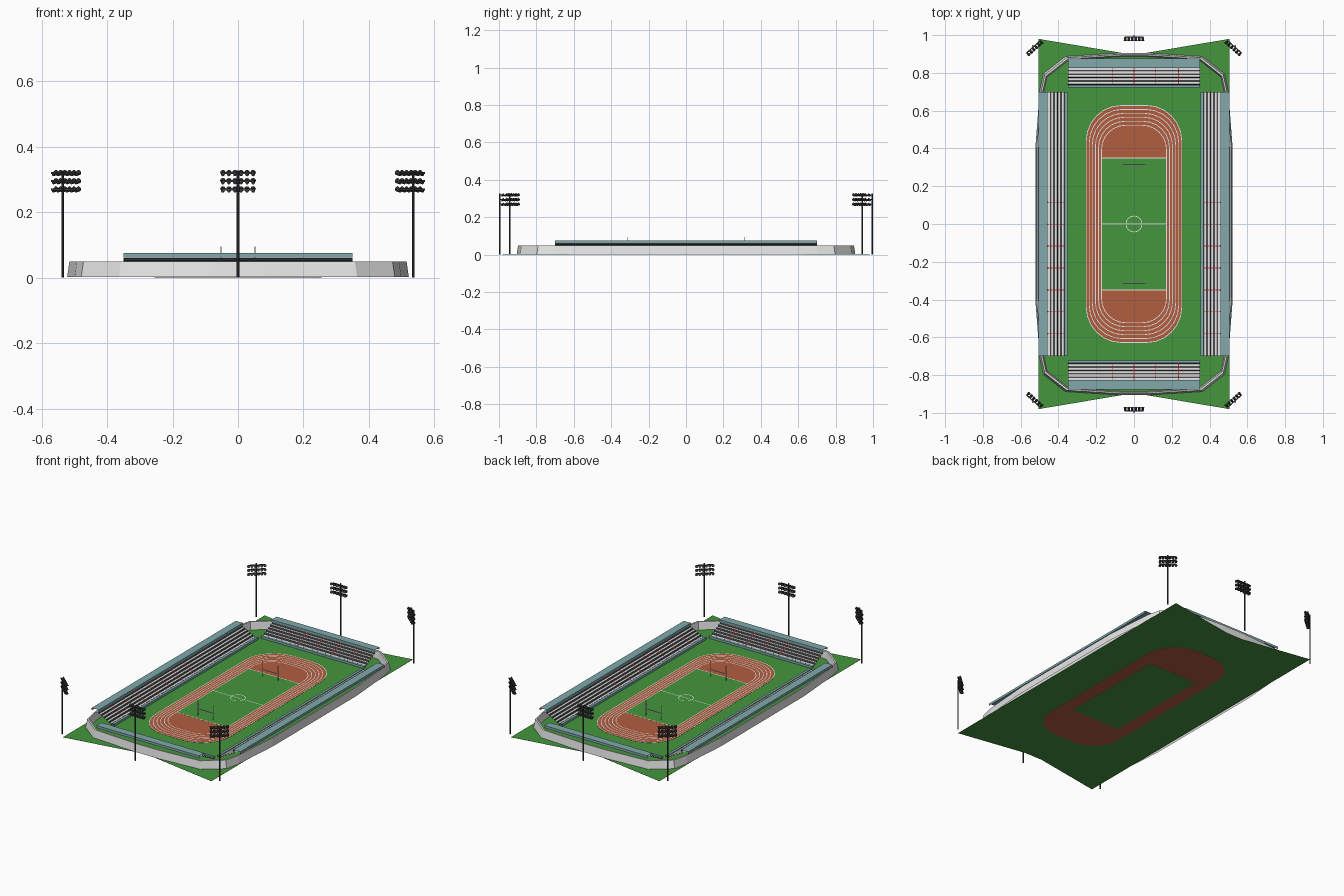
import bpy, bmesh, math
from mathutils import Matrix

if "Cube" in bpy.data.objects:
    bpy.data.objects.remove(bpy.data.objects["Cube"])


def mat(name, r, g, b):
    m = bpy.data.materials.new(name)
    m.diffuse_color = (r, g, b, 1)
    m.use_nodes = True
    m.node_tree.nodes["Principled BSDF"].inputs["Base Color"].default_value = m.diffuse_color
    return m


GREEN = mat("grass green", 0.06, 0.305, 0.048)
BRICK = mat("track red", 0.45, 0.11, 0.05)
TEAL = mat("teal", 0.22, 0.395, 0.41)
GREY = mat("light grey", 0.79, 0.78, 0.78)
DARK = mat("charcoal", 0.045, 0.045, 0.05)
WHITE = mat("line white", 0.95, 0.95, 0.95)
RED = mat("aisle red", 0.75, 0.06, 0.05)


def finish(bm, name, *mats):
    bmesh.ops.recalc_face_normals(bm, faces=bm.faces[:])
    me = bpy.data.meshes.new(name)
    bm.to_mesh(me)
    bm.free()
    for m in mats:
        me.materials.append(m)
    ob = bpy.data.objects.new(name, me)
    bpy.context.collection.objects.link(ob)
    return ob


def add_prism(bm, pts, z0, z1):
    lo = [bm.verts.new((x, y, z0)) for x, y in pts]
    hi = [bm.verts.new((x, y, z1)) for x, y in pts]
    n = len(pts)
    bm.faces.new(lo[::-1])
    bm.faces.new(hi)
    for i in range(n):
        j = (i + 1) % n
        bm.faces.new((lo[i], lo[j], hi[j], hi[i]))


def add_box(bm, x0, x1, y0, y1, z0, z1):
    add_prism(bm, [(x0, y0), (x1, y0), (x1, y1), (x0, y1)], z0, z1)


def add_bands(bm, loops):
    """Skin between successive closed loops, each (points, z)."""
    rings = [[bm.verts.new((x, y, z)) for x, y in pts] for pts, z in loops]
    n = len(rings[0])
    for a, b in zip(rings, rings[1:]):
        for i in range(n):
            j = (i + 1) % n
            bm.faces.new((a[i], a[j], b[j], b[i]))


def add_sheet(bm, prof, y0, y1):
    """Open sheet: an (x, z) profile swept along y, light faces up."""
    a = [bm.verts.new((x, y0, z)) for x, z in prof]
    b = [bm.verts.new((x, y1, z)) for x, z in prof]
    return [bm.faces.new((a[i], a[i + 1], b[i + 1], b[i])) for i in range(len(prof) - 1)]


def rounded(hx, hy, r, seg=6):
    pts = []
    for k, (sx, sy) in enumerate([(1, 1), (-1, 1), (-1, -1), (1, -1)]):
        for i in range(seg + 1):
            a = math.pi / 2 * (k + i / seg)
            pts.append((sx * (hx - r) + r * math.cos(a), sy * (hy - r) + r * math.sin(a)))
    return pts


def four_way(q):
    """Mirror a quarter outline (from +x towards +y) into a closed loop."""
    return (q + [(-x, y) for x, y in q[::-1]] + [(-x, -y) for x, y in q]
            + [(x, -y) for x, y in q[::-1]])


# Ground with notched ends
bm = bmesh.new()
add_prism(bm, four_way([(0.505, 0.98), (0.06, 0.905)]), 0.0018, 0.0024)
finish(bm, "ground", GREEN)

# Running track and pitch
bm = bmesh.new()
add_prism(bm, rounded(0.255, 0.63, 0.19), 0.0012, 0.0034)
finish(bm, "running_track", BRICK)
bm = bmesh.new()
add_box(bm, -0.17, 0.17, -0.35, 0.35, 0.0006, 0.0042)
finish(bm, "pitch", GREEN)

# Track borders and lane lines
for i in range(6):
    t, w = i / 5, 0.0042
    hx, hy, r = 0.255 - 0.081 * t, 0.63 - 0.105 * t, 0.19 - 0.06 * t
    bm = bmesh.new()
    add_bands(bm, [(rounded(hx - w, hy - w, r - w), 0.005), (rounded(hx, hy, r), 0.005)])
    finish(bm, "lane_line", WHITE)

# Pitch markings
bm = bmesh.new()
for y in (-0.35, 0, 0.35):
    add_sheet(bm, [(-0.17, 0.005), (0.17, 0.005)], y - 0.0022, y + 0.0022)
add_bands(bm, [(rounded(0.040, 0.040, 0.040), 0.005), (rounded(0.044, 0.044, 0.044), 0.005)])
finish(bm, "pitch_markings", WHITE)

# Goals: two tall posts and a crossbar
for s in (-1, 1):
    bm = bmesh.new()
    y = s * 0.315
    for x in (-0.052, 0.052):
        add_box(bm, x - 0.0015, x + 0.0015, y - 0.0015, y + 0.0015, 0.003, 0.095)
    add_box(bm, -0.06, 0.06, y - 0.002, y + 0.002, 0.043, 0.047)
    finish(bm, "goal", WHITE)

# Outer wall, leaning inwards to a narrow top
quarter = [(0.515, 0.40), (0.492, 0.70), (0.472, 0.79), (0.357, 0.88), (0.08, 0.898)]


def wall_loop(d):
    return four_way([(x + d, y + d) for x, y in quarter])


bm = bmesh.new()
add_bands(bm, [(wall_loop(0.007), 0.002), (wall_loop(0), 0.05),
               (wall_loop(-0.007), 0.05), (wall_loop(-0.012), 0.002)])
finish(bm, "outer_wall", GREY)


# Stands: built along local y, facing local -x, then turned into place
def stand(name, start, half, angle, aisles):
    tiers, depth, rise = 6, 0.018, 0.0092
    x0 = start + 0.015
    # stepped seating sheet with dark sloping risers and light treads
    prof = [(x0, 0.005)]
    for i in range(tiers):
        z = 0.014 + rise * i
        prof += [(x0 + depth * i + 0.004, z), (x0 + depth * (i + 1), z)]
    bm = bmesh.new()
    for i, f in enumerate(add_sheet(bm, prof, -half, half)):
        f.material_index = 1 - i % 2
    parts = [finish(bm, name + "_seating", GREY, DARK)]
    # red aisle stripes following the steps
    bm = bmesh.new()
    for a in aisles:
        add_sheet(bm, [(x - 0.0006, z + 0.0008) for x, z in prof], a - 0.002, a + 0.002)
    parts.append(finish(bm, name + "_aisles", RED))
    # front parapet and roof, both open at the ends
    bm = bmesh.new()
    add_sheet(bm, [(start, 0.002), (start, 0.016), (x0, 0.016), (x0, 0.006)], -half, half)
    parts.append(finish(bm, name + "_parapet", TEAL))
    bm = bmesh.new()
    r0, r1 = start + 0.105, start + 0.153
    add_sheet(bm, [(r0, 0.062), (r0, 0.076), (r1, 0.076), (r1, 0.061)], -half, half)
    parts.append(finish(bm, name + "_roof", TEAL))
    for ob in parts:
        ob.data.transform(Matrix.Rotation(angle, 4, 'Z'))


side = [0.115 - 0.116 * i for i in range(7)]
end = [-0.115, 0, 0.115, 0.235]
for k, (name, start, half, marks) in enumerate([
        ("right_stand", 0.352, 0.70, side), ("back_stand", 0.722, 0.35, end),
        ("left_stand", 0.352, 0.70, side), ("front_stand", 0.722, 0.35, end)]):
    sign = (1, -1, -1, 1)[k]
    stand(name, start, half, k * math.pi / 2, [sign * m for m in marks])


# Floodlights: pole, three bars, tilted lamps; local -y faces the pitch
def floodlight(x, y, angle):
    bm = bmesh.new()
    add_prism(bm, [(0.004 * math.cos(i * math.pi / 4), 0.004 * math.sin(i * math.pi / 4))
                   for i in range(8)], 0, 0.328)
    for z in (0.27, 0.295, 0.32):
        add_box(bm, -0.05, 0.05, -0.009, -0.003, z - 0.003, z + 0.003)
        for i in range(6):
            m = (Matrix.Translation(((i - 2.5) * 0.0185, -0.016, z - 0.002))
                 @ Matrix.Rotation(math.radians(65), 4, 'X'))
            bmesh.ops.create_cone(bm, cap_ends=True, segments=8, radius1=0.005,
                                  radius2=0.0085, depth=0.018, matrix=m)
    ob = finish(bm, "floodlight", DARK)
    ob.data.transform(Matrix.Translation((x, y, 0)) @ Matrix.Rotation(angle, 4, 'Z'))


for sy in (1, -1):
    base = 0 if sy > 0 else math.pi
    floodlight(0, sy * 0.996, base)
    for sx in (1, -1):
        floodlight(sx * 0.536, sy * 0.943, base - sx * sy * math.radians(42))
